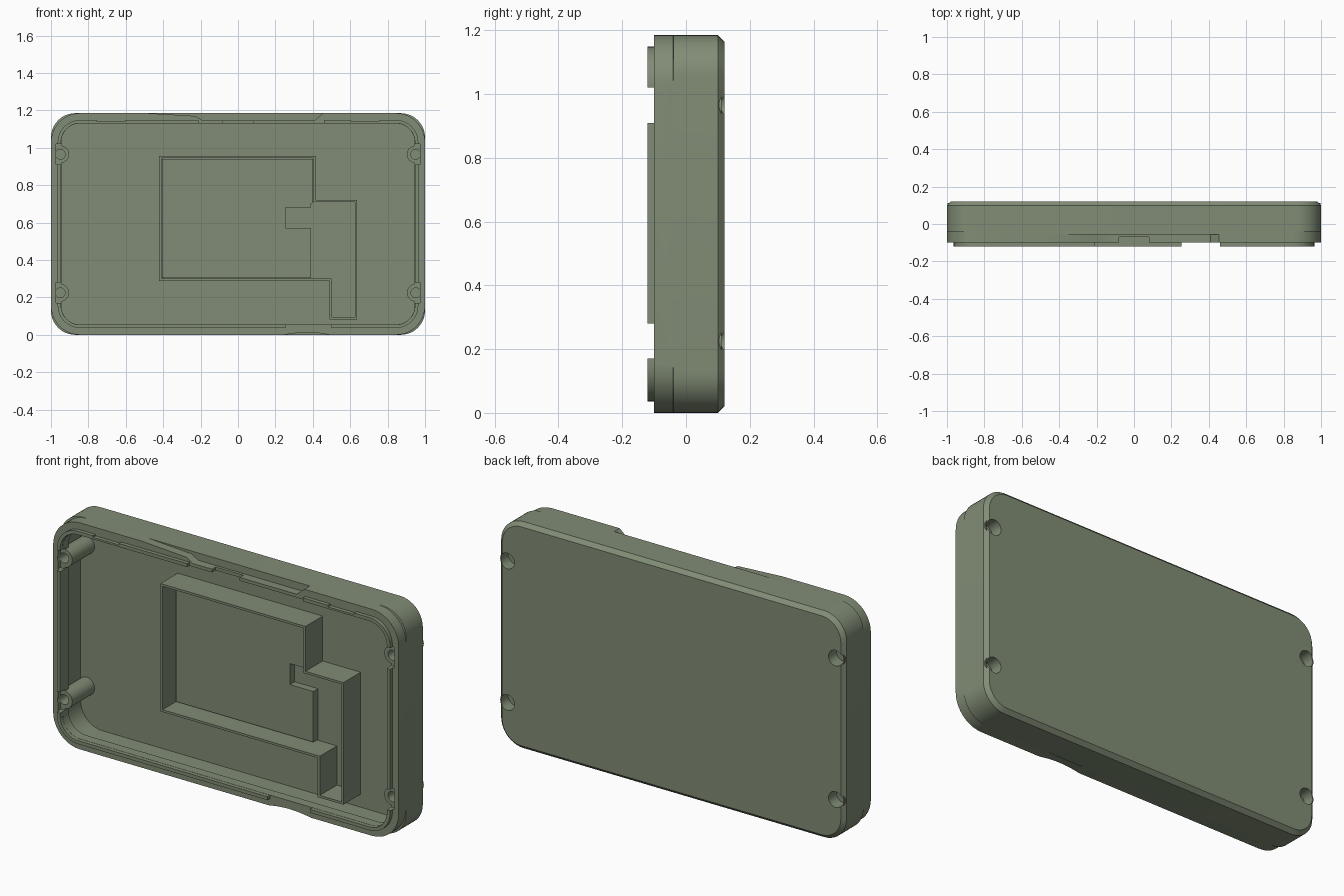
import bpy, bmesh, math

cube = bpy.data.objects.get("Cube")
if cube:
    bpy.data.objects.remove(cube, do_unlink=True)

W, H = 2.0, 1.185
FLOOR, RIM = 0.104, -0.10

green = bpy.data.materials.new("olive_green")
green.use_nodes = True
green.diffuse_color = (0.22, 0.265, 0.18, 1)
bsdf = next(n for n in green.node_tree.nodes if n.type == 'BSDF_PRINCIPLED')
bsdf.inputs["Base Color"].default_value = green.diffuse_color
bsdf.inputs["Roughness"].default_value = 0.6


def loft(name, loops, cap=True):
    """Skin (y, outline) loops; cap the ends or wrap round into a ring."""
    bm = bmesh.new()
    rings = [[bm.verts.new((x, y, z)) for x, z in pts] for y, pts in loops]
    pairs = list(zip(rings, rings[1:]))
    if cap:
        bm.faces.new(rings[0])
        bm.faces.new(rings[-1])
    else:
        pairs.append((rings[-1], rings[0]))
    for a, b in pairs:
        n = len(a)
        for i in range(n):
            j = (i + 1) % n
            bm.faces.new((a[i], a[j], b[j], b[i]))
    bmesh.ops.recalc_face_normals(bm, faces=bm.faces)
    me = bpy.data.meshes.new(name)
    bm.to_mesh(me)
    bm.free()
    me.materials.append(green)
    ob = bpy.data.objects.new(name, me)
    bpy.context.collection.objects.link(ob)
    return ob


def prism(name, pts, y0, y1):
    return loft(name, [(y0, pts), (y1, pts)])


def box(name, x0, x1, z0, z1, y0, y1):
    return prism(name, [(x0, z0), (x1, z0), (x1, z1), (x0, z1)], y0, y1)


def circle(cx, cz, r, n=32):
    return [(cx + r * math.cos(math.tau * i / n), cz + r * math.sin(math.tau * i / n))
            for i in range(n)]


def rounded(inset, r, seg=10):
    """Rounded rectangle inside the case outline."""
    pts = []
    for k, (sx, sz) in enumerate([(1, 1), (-1, 1), (-1, -1), (1, -1)]):
        cx = sx * (W / 2 - inset - r)
        cz = H / 2 + sz * (H / 2 - inset - r)
        for i in range(seg + 1):
            a = math.pi / 2 * (k + i / seg)
            pts.append((cx + r * math.cos(a), cz + r * math.sin(a)))
    return pts


def inset_square(pts, t):
    """Shrink a clockwise, right-angled outline by t."""
    sign = lambda v: (v > 1e-6) - (v < -1e-6)
    out = []
    for i, (x, z) in enumerate(pts):
        px, pz = pts[i - 1]
        nx, nz = pts[(i + 1) % len(pts)]
        dx = sign(z - pz) + sign(nz - z)
        dz = -sign(x - px) - sign(nx - x)
        out.append((x + t * dx, z + t * dz))
    return out


def cut(target, *cutters):
    for c in cutters:
        c.hide_render = True
        mod = target.modifiers.new("cut", 'BOOLEAN')
        mod.operation, mod.solver, mod.object = 'DIFFERENCE', 'EXACT', c
    bpy.context.view_layer.update()
    dg = bpy.context.evaluated_depsgraph_get()
    me = bpy.data.meshes.new_from_object(target.evaluated_get(dg))
    target.modifiers.clear()
    target.data = me


# Case: chamfered back, slimmer front corners, thin walls under an inward rim
shell = loft("case_shell", [
    (0.12, rounded(0.02, 0.11)), (0.10, rounded(0, 0.13)),
    (-0.039, rounded(0, 0.13)), (-0.041, rounded(0, 0.155)),
    (RIM, rounded(0, 0.155)), (RIM, rounded(0.055, 0.10)),
    (-0.05, rounded(0.055, 0.10)), (-0.05, rounded(0.016, 0.125)),
    (FLOOR, rounded(0.016, 0.125))])

# Locating lip standing proud of the rim
lip = loft("rim_lip", [
    (-0.12, rounded(0.036, 0.12)), (-0.09, rounded(0.036, 0.12)),
    (-0.09, rounded(0.054, 0.102)), (-0.12, rounded(0.054, 0.102))], cap=False)

# Screw bosses with blind holes in front and counterbores behind
bosses, shell_cuts, lip_cuts = [], [], []
for side, sx in (("left", 1), ("right", -1)):
    for level, z in (("lower", 0.225), ("upper", 0.965)):
        x = sx * 0.95
        boss = prism(f"{level}_{side}_boss", circle(x, z, 0.047), -0.08, 0.112)
        hole = prism("hole_cutter", circle(x, z, 0.026), -0.2, 0.04)
        bore = prism("bore_cutter", circle(x, z, 0.041), 0.055, 0.2)
        ends = sorted((sx * 0.9, sx * 0.972))
        relief = box("relief_cutter", *ends, z - 0.055, z + 0.055, -0.2, -0.081)
        cut(boss, hole, bore)
        bosses.append(boss)
        shell_cuts += [hole, bore, relief]
        lip_cuts.append(relief)

# Sloped scoop and slot in the top edge, shallow thumb scallop underneath
scoop = prism("scoop_cutter", [(-0.52, 1.3), (-0.52, 1.187), (-0.23, 1.17), (-0.19, 1.147),
                               (0.41, 1.147), (0.46, 1.19), (0.46, 1.3)], -0.2, -0.055)
slot = box("slot_cutter", -0.08, 0.08, 1.1, 1.25, -0.2, -0.07)
scallop = prism("scallop_cutter", circle(0.37, -0.588, 0.6, 160), -0.2, -0.045)
shell_cuts += [scoop, slot, scallop]

# Gaps in the lip, and small snap notches along its top
lip_cuts += [box("bottom_gap_cutter", 0.255, 0.50, -0.1, 0.1, -0.2, 0),
             box("top_gap_cutter", -0.21, 0.46, 1.1, 1.3, -0.2, 0)]
lip_cuts += [box("notch_cutter", x - 0.075, x + 0.075, 1.141, 1.3, -0.2, -0.1)
             for x in (-0.68, 0.68)]

cut(shell, *shell_cuts)
cut(lip, *lip_cuts)
for c in set(shell_cuts + lip_cuts):
    bpy.data.objects.remove(c, do_unlink=True)

# Thin stepped wall around the inner compartment
outline = [(-0.41, 0.945), (0.405, 0.945), (0.405, 0.71), (0.625, 0.71),
           (0.625, 0.095), (0.50, 0.095), (0.50, 0.30), (-0.41, 0.30)]
inner = inset_square(outline, -0.012)
wall = loft("compartment_wall", [(-0.038, outline), (FLOOR + 0.004, outline),
                                 (FLOOR + 0.004, inner), (-0.038, inner)], cap=False)

# Raised compartment floor with a side notch
platform = prism("compartment_floor", [
    (-0.405, 0.94), (0.40, 0.94), (0.40, 0.705), (0.39, 0.70), (0.39, 0.68), (0.255, 0.68),
    (0.255, 0.57), (0.39, 0.57), (0.39, 0.305), (-0.405, 0.305)], 0.065, FLOOR + 0.003)

bpy.ops.object.select_all(action='DESELECT')
for ob in [shell, lip, wall, platform] + bosses:
    ob.select_set(True)
bpy.context.view_layer.objects.active = shell
bpy.ops.object.shade_smooth_by_angle(angle=math.radians(30))
